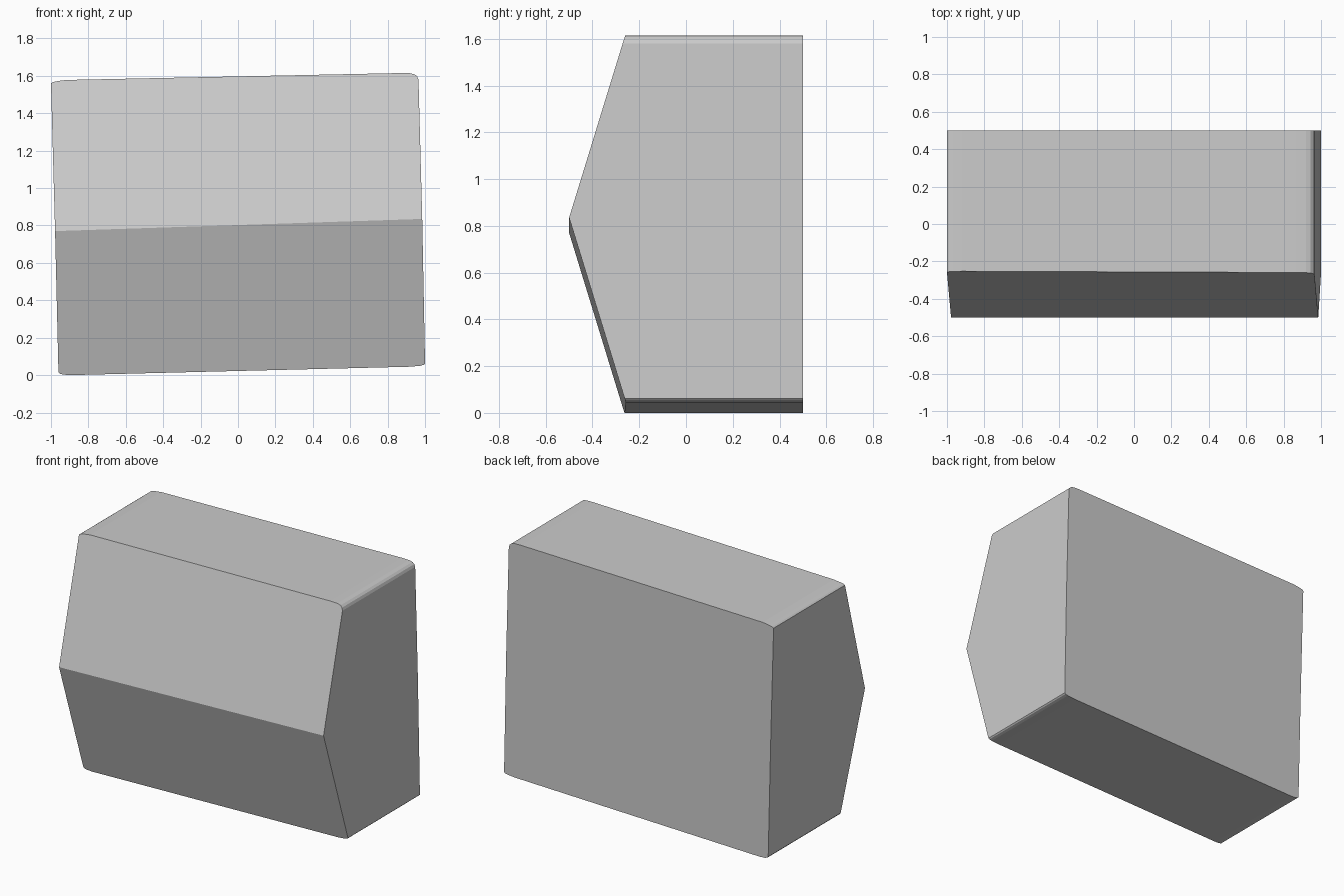
import bpy, bmesh

if "Cube" in bpy.data.objects:
    bpy.data.objects.remove(bpy.data.objects["Cube"])

# Slightly tilted rectangle outline (x, z) with small eased corners;
# the first and seventh-side points sit on the front ridge
outline = [
    (-0.978, 0.77), (-0.96, 0.016), (-0.953, 0.008), (-0.935, 0.003), (-0.90, 0.0),
    (0.92, 0.045), (0.975, 0.05), (0.993, 0.055), (1.0, 0.062),
    (0.985, 0.835), (0.965, 1.58), (0.958, 1.597), (0.945, 1.608), (0.92, 1.614),
    (0.87, 1.615), (-0.92, 1.578), (-0.965, 1.572), (-0.99, 1.567), (-1.0, 1.56),
]
RIGHT = 9  # index of the right ridge end


def front_y(x, z):
    # Two sloped planes meeting at the tilted ridge
    ridge_z = 0.8024 + 0.0331 * x
    return -0.5 + 0.307 * abs(z - ridge_z)


bm = bmesh.new()
front = [bm.verts.new((x, front_y(x, z), z)) for x, z in outline]
front[0].co.y = front[RIGHT].co.y = -0.5
back = [bm.verts.new((x, 0.5, z)) for x, z in outline]
n = len(outline)

# Sides, flat back and the two front slopes
for i in range(n):
    j = (i + 1) % n
    bm.faces.new((front[i], front[j], back[j], back[i]))
bm.faces.new(back)
bm.faces.new(front[:RIGHT + 1])
bm.faces.new(front[RIGHT:] + [front[0]])
bmesh.ops.recalc_face_normals(bm, faces=bm.faces[:])

mesh = bpy.data.meshes.new("wedge_block")
bm.to_mesh(mesh)
bm.free()
block = bpy.data.objects.new("wedge_block", mesh)
bpy.context.collection.objects.link(block)
